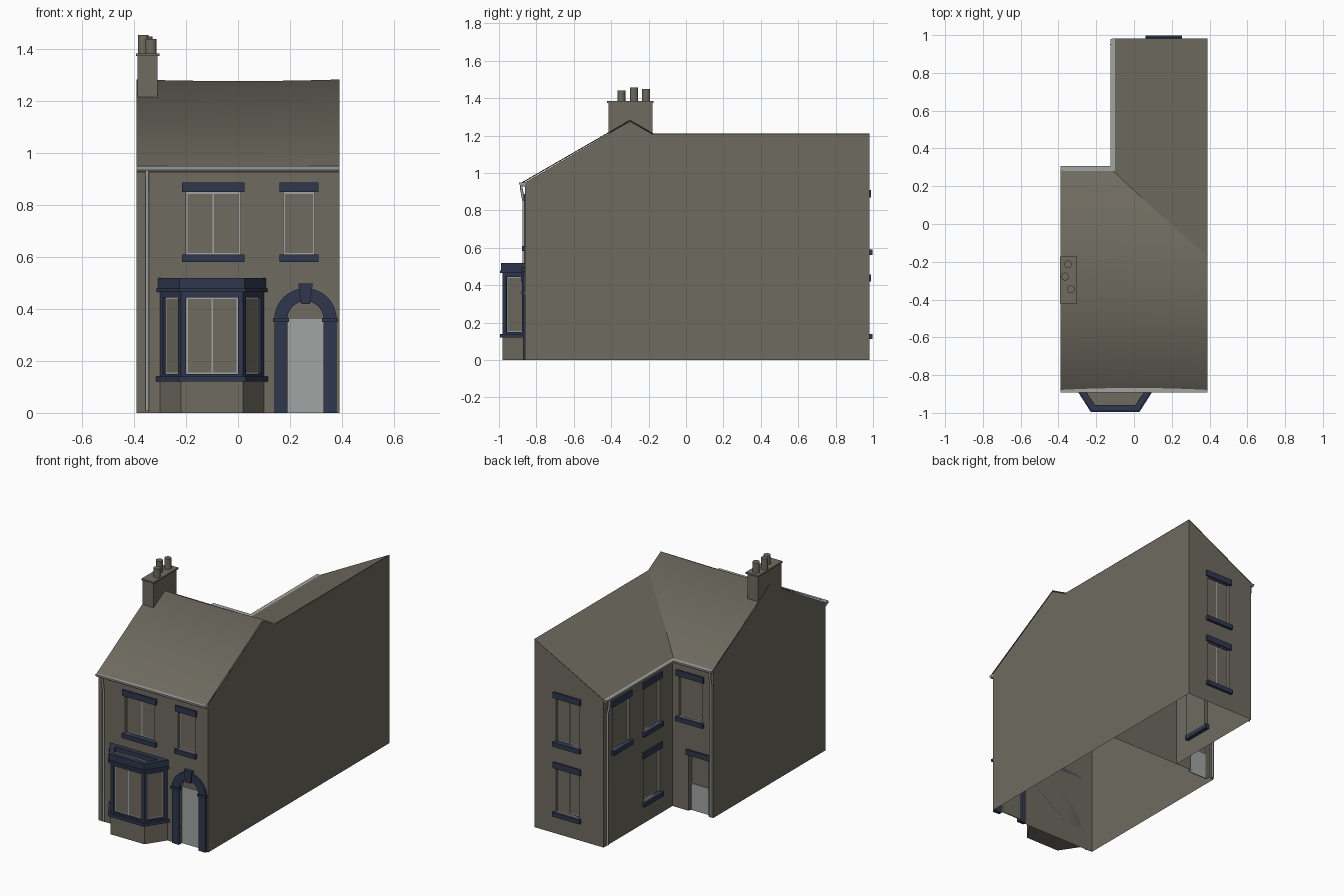
import bpy, bmesh, math
from mathutils import Vector

if "Cube" in bpy.data.objects:
    bpy.data.objects.remove(bpy.data.objects["Cube"])


def material(name, rgb):
    m = bpy.data.materials.new(name)
    m.diffuse_color = (*rgb, 1)
    m.use_nodes = True
    m.node_tree.nodes["Principled BSDF"].inputs["Base Color"].default_value = m.diffuse_color
    return m


STONE = material("stone_brown", (0.157, 0.145, 0.115))
BLUE = material("slate_blue", (0.029, 0.039, 0.076))
LIGHT = material("pale_grey", (0.36, 0.37, 0.37))


# ---------- helpers ----------
def add_prism(bm, pts, axis, a, b):
    """Extrude a 2D outline along an axis from a to b."""
    put = {"x": lambda p, t: (t, p[0], p[1]),
           "y": lambda p, t: (p[0], t, p[1]),
           "z": lambda p, t: (p[0], p[1], t)}[axis]
    r0 = [bm.verts.new(put(p, a)) for p in pts]
    r1 = [bm.verts.new(put(p, b)) for p in pts]
    n = len(pts)
    for i in range(n):
        j = (i + 1) % n
        bm.faces.new((r0[i], r0[j], r1[j], r1[i]))
    bm.faces.new(r0)
    bm.faces.new(r1)
    bmesh.ops.recalc_face_normals(bm, faces=bm.faces)
    bm.normal_update()


def finish(bm, name, *mats):
    me = bpy.data.meshes.new(name)
    bm.to_mesh(me)
    bm.free()
    for m in mats:
        me.materials.append(m)
    ob = bpy.data.objects.new(name, me)
    bpy.context.collection.objects.link(ob)
    return ob


def prism(name, pts, axis, a, b, mat):
    bm = bmesh.new()
    add_prism(bm, pts, axis, a, b)
    return finish(bm, name, mat)


def rect(u0, u1, v0, v1):
    return [(u0, v0), (u1, v0), (u1, v1), (u0, v1)]


# wall: (extrusion axis, outward sign, plane position)
FRONT, REAR = ("y", -1, -0.86), ("y", 1, 0.28)
WING_BACK, WING_LEFT = ("y", 1, 0.98), ("x", -1, -0.10)


def on_wall(bm, wall, pts, d0, d1):
    ax, s, p = wall
    add_prism(bm, pts, ax, p + s * d0, p + s * d1)


def wall_part(name, wall, pts, d0, d1, mat):
    bm = bmesh.new()
    on_wall(bm, wall, pts, d0, d1)
    return finish(bm, name, mat)


def ring_inset(bm, faces, width, depth=0.0, mat=None):
    res = bmesh.ops.inset_individual(bm, faces=faces, thickness=width,
                                     depth=depth, use_even_offset=True)
    if mat is not None:
        for f in res["faces"]:
            f.material_index = mat


def arch(r, n=20):
    return [(0.26 + r * math.cos(math.pi * i / n), 0.36 + r * math.sin(math.pi * i / n))
            for i in range(n + 1)]


# ---------- walls with recessed openings ----------
RECESS = 0.025
windows = [(FRONT, -0.20, 0.01, 0.61, 0.85, True), (FRONT, 0.175, 0.295, 0.61, 0.85, False),
           (REAR, -0.31, -0.145, 0.59, 0.85, False),
           (WING_BACK, 0.075, 0.24, 0.59, 0.87, True), (WING_BACK, 0.075, 0.24, 0.14, 0.42, True),
           (WING_LEFT, 0.715, 0.885, 0.59, 0.87, False), (WING_LEFT, 0.405, 0.57, 0.59, 0.87, False),
           (WING_LEFT, 0.405, 0.57, 0.14, 0.42, False)]
front_door = [(0.33, -0.1)] + arch(0.07) + [(0.19, -0.1)]
rear_door = rect(-0.355, -0.215, -0.1, 0.36)


def carve(body, walls, extra):
    bm = bmesh.new()
    for w, u0, u1, z0, z1, _ in windows:
        if w in walls:
            on_wall(bm, w, rect(u0, u1, z0, z1), -RECESS, 0.05)
    for w, pts in extra:
        on_wall(bm, w, pts, -RECESS, 0.05)
    cutter = finish(bm, "opening_cutter", STONE)
    cutter.hide_render = True
    mod = body.modifiers.new("openings", "BOOLEAN")
    mod.object, mod.operation, mod.solver = cutter, "DIFFERENCE", "EXACT"
    bpy.context.view_layer.objects.active = body
    bpy.ops.object.modifier_apply(modifier="openings")
    bpy.data.objects.remove(cutter)


def open_shell(body, test):
    bm = bmesh.new()
    bm.from_mesh(body.data)
    bm.normal_update()
    bad = [f for f in bm.faces if test(f.calc_center_median(), f.normal)]
    bmesh.ops.delete(bm, geom=bad, context="FACES")
    bm.to_mesh(body.data)
    bm.free()


house = prism("house_walls", [(-0.86, 0), (0.28, 0), (0.28, 0.946), (-0.30, 1.276), (-0.86, 0.95)],
              "x", -0.39, 0.39, STONE)
carve(house, (FRONT, REAR), [(FRONT, front_door), (REAR, rear_door)])
open_shell(house, lambda c, n: (c.z < 0.001 and n.z < -0.5) or (c.z > 0.95 and n.z > 0.3))

wing = prism("wing_walls", [(-0.10, 0), (0.39, 0), (0.39, 1.209), (-0.10, 0.948)], "y", 0.28, 0.98, STONE)
carve(wing, (WING_BACK, WING_LEFT), [])
open_shell(wing, lambda c, n: (c.z < 0.001 and n.z < -0.5) or (c.z > 0.95 and n.z > 0.3)
           or (c.y < 0.281 and n.y < -0.9))

# side wall continuing up to the wing ridge
bm = bmesh.new()
bm.faces.new([bm.verts.new(v) for v in ((0.39, -0.185, 1.21), (0.39, 0.28, 0.945), (0.39, 0.28, 1.21))])
finish(bm, "wing_side_wall_top", STONE)

# ---------- roofs ----------
bm = bmesh.new()
N = 12
rows = []
for y, z in ((-0.887, 0.945), (-0.30, 1.284), (0.295, 0.943)):
    row = []
    for i in range(N + 1):
        x = -0.39 + 0.78 * i / N
        row.append(bm.verts.new((x, y, z - 0.006 * (1 - (x / 0.39) ** 2))))
    rows.append(row)
for a, b in zip(rows, rows[1:]):
    for i in range(N):
        f = bm.faces.new((a[i], a[i + 1], b[i + 1], b[i]))
        f.smooth = True
finish(bm, "main_roof", STONE)

bm = bmesh.new()
bm.faces.new([bm.verts.new(v) for v in ((-0.115, 0.27, 0.943), (0.39, -0.195, 1.211),
                                        (0.39, 0.982, 1.211), (-0.115, 0.982, 0.943))])
finish(bm, "wing_roof", STONE)

# ---------- windows: pane, frame, lintel, sill ----------
for w, u0, u1, z0, z1, bar in windows:
    ax, s, _ = w
    bm = bmesh.new()
    on_wall(bm, w, rect(u0, u1, z0, z1), -RECESS, -RECESS + 0.004)
    out = Vector((s, 0, 0)) if ax == "x" else Vector((0, s, 0))
    ring_inset(bm, [f for f in bm.faces if f.normal.dot(out) > 0.9], 0.006, 0, 1)
    finish(bm, "window_pane", STONE, LIGHT)
    if bar:
        m = (u0 + u1) / 2
        wall_part("window_bar", w, rect(m - 0.003, m + 0.003, z0, z1), -RECESS, -RECESS + 0.006, LIGHT)
    wall_part("window_lintel", w, rect(u0 - 0.015, u1 + 0.015, z1, z1 + 0.038), -0.02, 0.01, BLUE)
    wall_part("window_sill", w, rect(u0 - 0.015, u1 + 0.015, z0 - 0.028, z0), -0.025, 0.018, BLUE)

# ---------- front door and arched surround ----------
wall_part("front_door", FRONT, rect(0.19, 0.33, 0, 0.365), -RECESS, -RECESS + 0.006, LIGHT)
wall_part("door_arch", FRONT, arch(0.12) + arch(0.07)[::-1], -0.01, 0.012, BLUE)
wall_part("door_keystone", FRONT, [(0.243, 0.42), (0.277, 0.42), (0.288, 0.498), (0.232, 0.498)],
          -0.01, 0.022, BLUE)
for u in (0.14, 0.33):
    wall_part("door_pilaster", FRONT, rect(u, u + 0.05, 0, 0.355), -0.01, 0.012, BLUE)
    wall_part("door_capital", FRONT, rect(u - 0.006, u + 0.056, 0.35, 0.366), -0.01, 0.02, BLUE)

# ---------- rear door ----------
wall_part("rear_door_panel", REAR, rect(-0.355, -0.215, 0, 0.17), -RECESS, -RECESS + 0.006, LIGHT)
for u in (-0.355, -0.221):
    wall_part("rear_door_frame", REAR, rect(u, u + 0.006, 0, 0.36), -RECESS, -RECESS + 0.008, LIGHT)
wall_part("rear_door_lintel", REAR, rect(-0.37, -0.20, 0.36, 0.395), -0.02, 0.01, BLUE)


# ---------- bay window ----------
def bay(o):
    return [(-0.30 - o, -0.86), (-0.22 - 0.6 * o, -0.98 - o), (0.02 + 0.6 * o, -0.98 - o), (0.10 + o, -0.86)]


prism("bay_base", bay(0), "z", 0, 0.12, STONE)
prism("bay_sill", bay(0.015), "z", 0.12, 0.14, BLUE)
bm = bmesh.new()
add_prism(bm, bay(0), "z", 0.13, 0.465)
panes = [f for f in bm.faces if abs(f.normal.z) < 0.1 and f.normal.y < -0.1]
ring_inset(bm, panes, 0.02)
ring_inset(bm, panes, 0.0005, -0.012)
ring_inset(bm, panes, 0.006, 0, 2)
for f in panes:
    f.material_index = 1
finish(bm, "bay_windows", BLUE, STONE, LIGHT)
prism("bay_window_bar", rect(-0.103, -0.097, -0.971, -0.966), "z", 0.15, 0.445, LIGHT)
prism("bay_cornice", bay(0.014), "z", 0.465, 0.48, BLUE)
bm = bmesh.new()
add_prism(bm, bay(0.008), "z", 0.48, 0.52)
top = [f for f in bm.faces if f.normal.z > 0.9]
ring_inset(bm, top, 0.03)
ring_inset(bm, top, 0.0005, -0.03)
top[0].material_index = 1
finish(bm, "bay_parapet", BLUE, STONE)

# ---------- chimney ----------
prism("chimney_stack", rect(-0.387, -0.31, -0.415, -0.18), "z", 1.12, 1.375, STONE)
prism("chimney_cap", rect(-0.392, -0.303, -0.422, -0.173), "z", 1.374, 1.384, STONE)
for x, y, h in ((-0.335, -0.345, 1.44), (-0.365, -0.278, 1.456), (-0.35, -0.213, 1.45)):
    circle = [(x + 0.021 * math.cos(t * math.pi / 8), y + 0.021 * math.sin(t * math.pi / 8)) for t in range(16)]
    prism("chimney_pot", circle, "z", 1.38, h, STONE)


# ---------- gutters and downpipes ----------
def trough(u, z=0.95, r=0.013):
    return [(u + r * math.cos(math.pi * i / 6), z - 1.5 * r * math.sin(math.pi * i / 6)) for i in range(7)]


prism("front_gutter", trough(-0.88), "x", -0.39, 0.39, LIGHT)
prism("front_fascia", rect(-0.868, -0.858, 0.925, 0.95), "x", -0.39, 0.39, LIGHT)
prism("rear_gutter", trough(0.293), "x", -0.39, -0.10, LIGHT)
prism("wing_gutter", trough(-0.112), "y", 0.28, 0.98, LIGHT)


def downpipe(name, wall, u):
    ax, s, p = wall
    cu = bpy.data.curves.new(name, "CURVE")
    cu.dimensions = "3D"
    cu.bevel_depth, cu.bevel_resolution, cu.use_fill_caps = 0.007, 2, True
    path = [(0.02, 0.935), (0.02, 0.915), (0.008, 0.85), (0.008, 0.007)]
    sp = cu.splines.new("POLY")
    sp.points.add(len(path) - 1)
    for pt, (d, z) in zip(sp.points, path):
        q = p + s * d
        pt.co = (q, u, z, 1) if ax == "x" else (u, q, z, 1)
    cu.materials.append(LIGHT)
    ob = bpy.data.objects.new(name, cu)
    bpy.context.collection.objects.link(ob)
    bpy.ops.object.select_all(action="DESELECT")
    ob.select_set(True)
    bpy.context.view_layer.objects.active = ob
    bpy.ops.object.convert(target="MESH")


downpipe("front_downpipe", FRONT, -0.35)
downpipe("rear_downpipe", REAR, -0.378)
downpipe("wing_downpipe", WING_LEFT, 0.95)
